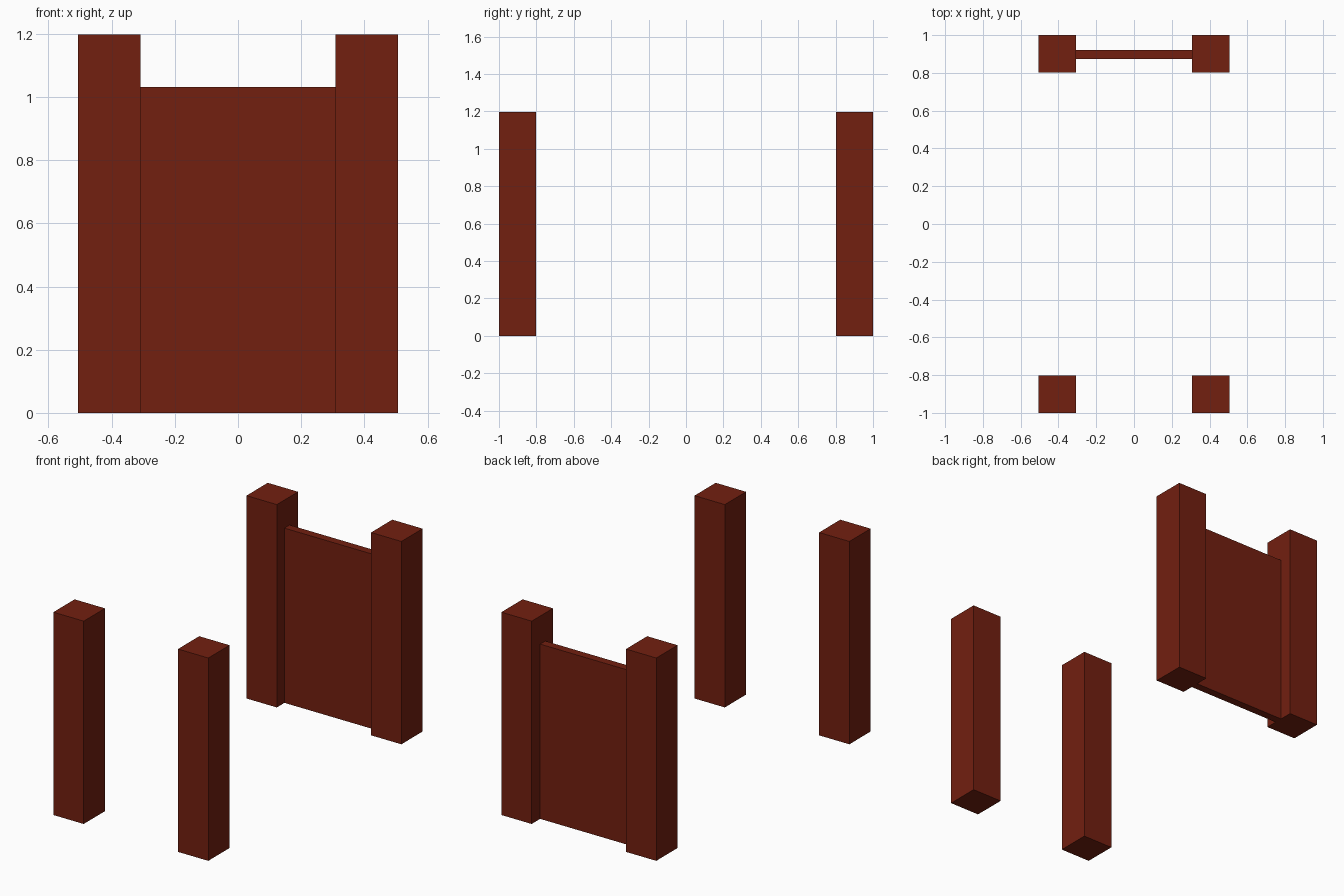
import bpy

if "Cube" in bpy.data.objects:
    bpy.data.objects.remove(bpy.data.objects["Cube"])

wood = bpy.data.materials.new("red_brown_wood")
wood.diffuse_color = (0.17, 0.014, 0.005, 1)
wood.use_nodes = True
wood.node_tree.nodes["Principled BSDF"].inputs["Base Color"].default_value = wood.diffuse_color


def box(name, lo, hi):
    """Axis-aligned box between two corners."""
    bpy.ops.mesh.primitive_cube_add(size=1, location=[(a + b) / 2 for a, b in zip(lo, hi)])
    ob = bpy.context.object
    ob.name = name
    ob.scale = [b - a for a, b in zip(lo, hi)]
    bpy.ops.object.transform_apply(location=False, rotation=False, scale=True)
    ob.data.materials.append(wood)
    return ob


HALF_X, HALF_Y, HEIGHT, POST = 0.506, 1.0, 1.198, 0.198

# Four square corner posts
for y_name, sy in (("front", -1), ("back", 1)):
    for x_name, sx in (("left", -1), ("right", 1)):
        cx, cy = sx * (HALF_X - POST / 2), sy * (HALF_Y - POST / 2)
        box(f"{y_name}_{x_name}_post",
            (cx - POST / 2, cy - POST / 2, 0),
            (cx + POST / 2, cy + POST / 2, HEIGHT))

# Thin panel between the back posts
inner = HALF_X - POST
box("back_panel", (-inner, 0.873, 0), (inner, 0.921, 1.032))
